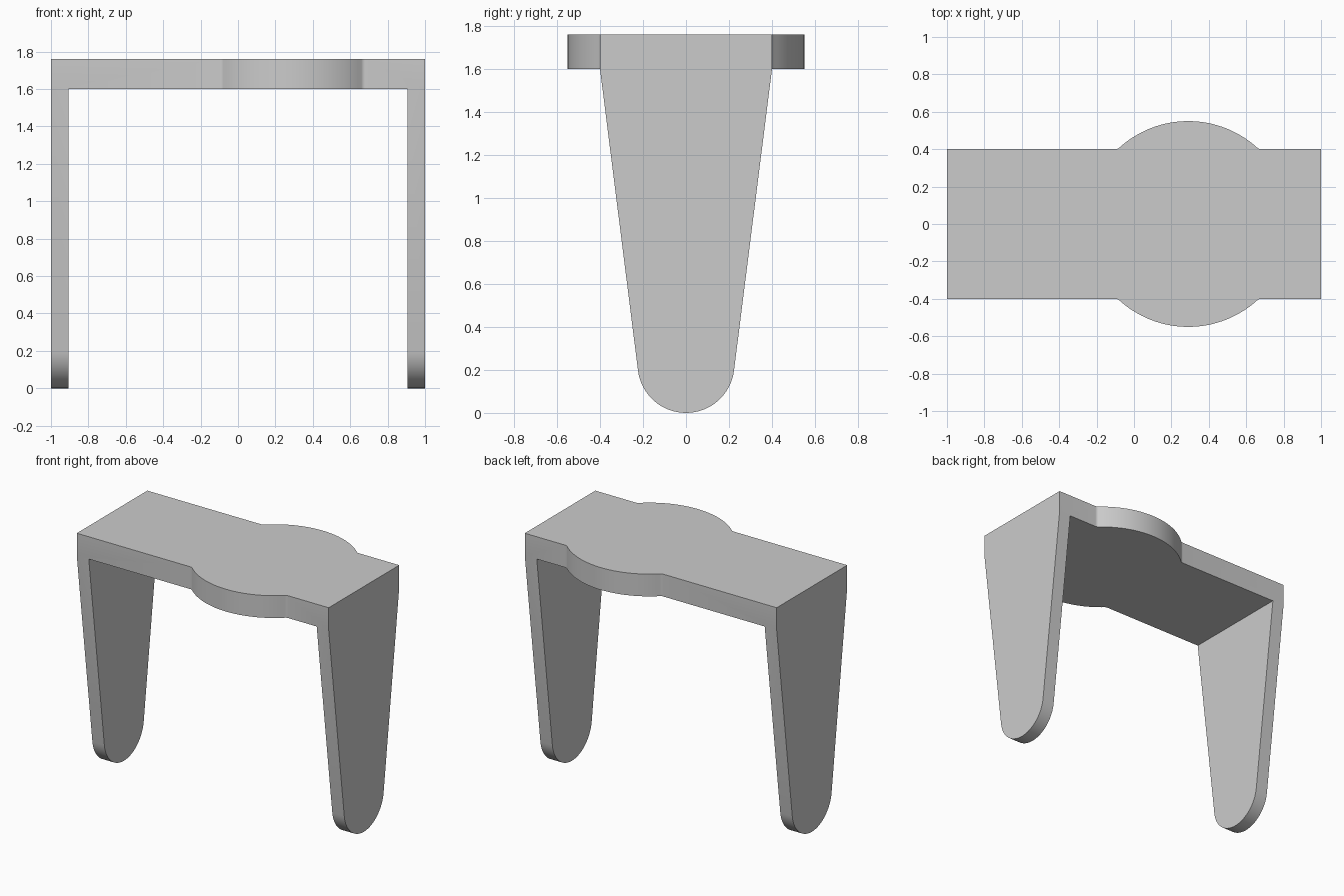
import bpy, bmesh
from math import sin, cos, sqrt, pi, atan, atan2, radians
from mathutils import Vector

if "Cube" in bpy.data.objects:
    bpy.data.objects.remove(bpy.data.objects["Cube"], do_unlink=True)

HEIGHT, UNDERSIDE, HALF_DEPTH, LEG_THICK = 1.76, 1.6, 0.4, 0.095

grey = bpy.data.materials.new("plain grey")
grey.use_nodes = True
colour = (0.6, 0.6, 0.6, 1)
grey.diffuse_color = colour
grey.node_tree.nodes["Principled BSDF"].inputs["Base Color"].default_value = colour


def arc(cx, cy, r, start, end, steps):
    """Points along a circular arc."""
    angles = [start + (end - start) * i / steps for i in range(steps + 1)]
    return [(cx + r * cos(a), cy + r * sin(a)) for a in angles]


def extrude_outline(name, points, depth):
    """Solid made by extruding a closed outline of 3D points."""
    bm = bmesh.new()
    face = bm.faces.new([bm.verts.new(p) for p in points])
    ext = bmesh.ops.extrude_face_region(bm, geom=[face])
    verts = [v for v in ext["geom"] if isinstance(v, bmesh.types.BMVert)]
    bmesh.ops.translate(bm, verts=verts, vec=Vector(depth))
    bmesh.ops.recalc_face_normals(bm, faces=bm.faces)
    mesh = bpy.data.meshes.new(name)
    bm.to_mesh(mesh)
    bm.free()
    mesh.materials.append(grey)
    obj = bpy.data.objects.new(name, mesh)
    bpy.context.collection.objects.link(obj)
    return obj


# Table top: a plank with an off-centre round bulge and small fillets
bulge_x, bulge_r, fillet = 0.29, 0.55, 0.03
fillet_y = HALF_DEPTH + fillet
fillet_dx = sqrt((bulge_r + fillet) ** 2 - fillet_y ** 2)
join = atan2(fillet_y, fillet_dx)
back = [(1, HALF_DEPTH)]
back += arc(bulge_x + fillet_dx, fillet_y, fillet, -pi / 2, -pi + join, 6)
back += arc(bulge_x, 0, bulge_r, join, pi - join, 40)[1:-1]
back += arc(bulge_x - fillet_dx, fillet_y, fillet, -join, -pi / 2, 6)
back += [(-1, HALF_DEPTH)]
outline = back + [(x, -y) for x, y in reversed(back)]
top = extrude_outline("table_top", [(x, y, UNDERSIDE) for x, y in outline],
                      (0, 0, HEIGHT - UNDERSIDE))

# Legs: tapered panels ending in a round foot tangent to the sides
foot_r = 0.225
lean = atan(0.127)
profile = [(-HALF_DEPTH, UNDERSIDE)]
profile += arc(0, foot_r, foot_r, pi + lean, 2 * pi - lean, 32)
profile += [(HALF_DEPTH, UNDERSIDE)]
for name, x in (("left_leg", 1 - LEG_THICK), ("right_leg", -1)):
    leg = extrude_outline(name, [(x, y, z) for y, z in profile], (LEG_THICK, 0, 0))
    union = top.modifiers.new(name, "BOOLEAN")
    union.operation, union.solver, union.object = "UNION", "EXACT", leg
    leg.hide_render = True
    leg.hide_set(True)

# Merge the legs into the top so the end panels run unbroken
bpy.context.view_layer.objects.active = top
top.select_set(True)
for name in ("left_leg", "right_leg"):
    bpy.ops.object.modifier_apply(modifier=name)
    bpy.data.objects.remove(bpy.data.objects[name], do_unlink=True)
top.name = "table"
bpy.ops.object.shade_smooth_by_angle(angle=radians(30))
